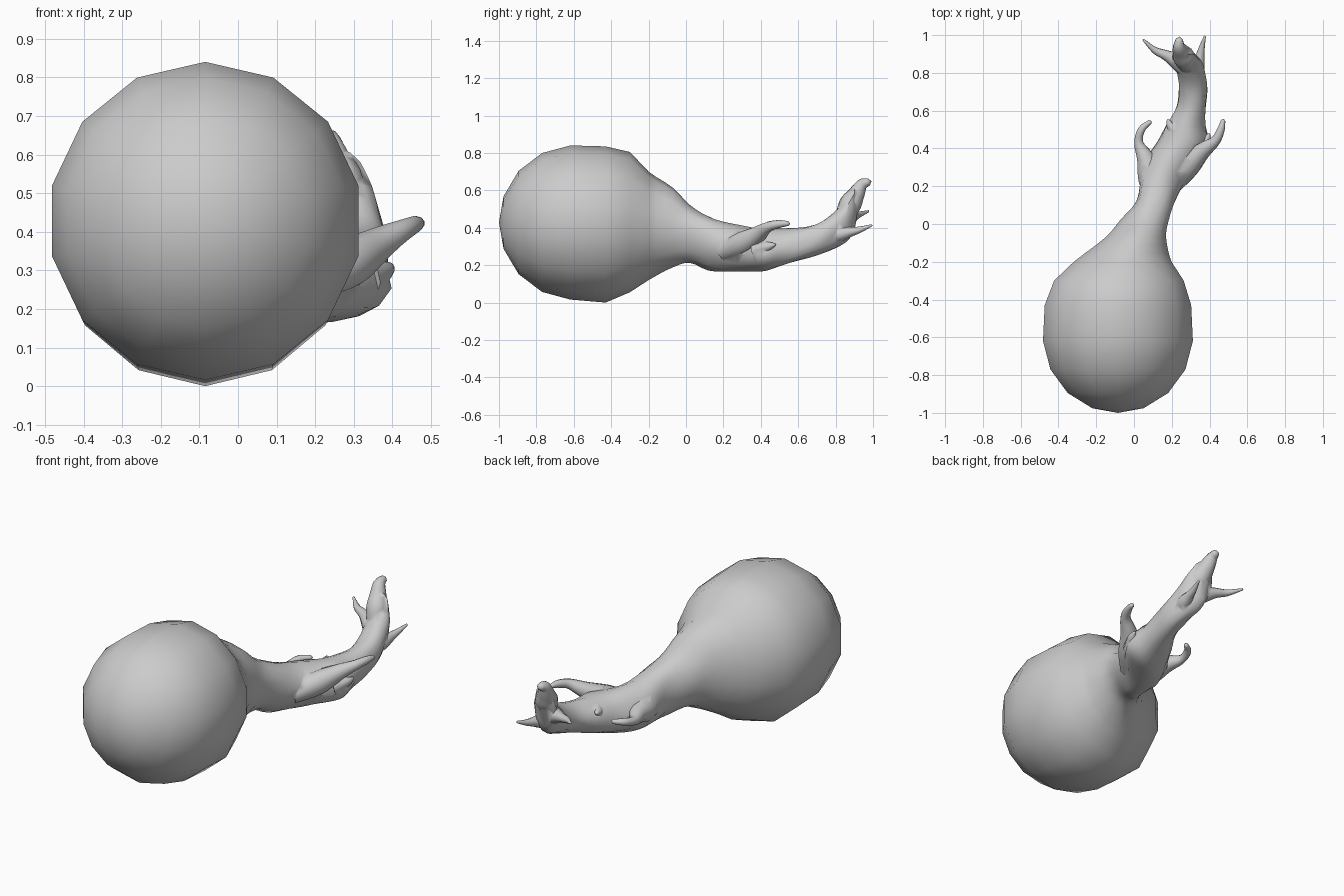
import bpy, bmesh, math
from mathutils import Vector

if "Cube" in bpy.data.objects:
    bpy.data.objects.remove(bpy.data.objects["Cube"])


def spline(rows, n):
    """Catmull-Rom interpolation of equal-length rows of numbers."""
    out = []
    for i in range(len(rows) - 1):
        a, b, c, d = (rows[max(0, min(len(rows) - 1, i + k))] for k in (-1, 0, 1, 2))
        for s in range(n):
            t = s / n
            out.append([0.5 * (2 * q + (r - p) * t + (2 * p - 5 * q + 4 * r - w) * t * t
                               + (3 * q - p - 3 * r + w) * t ** 3)
                        for p, q, r, w in zip(a, b, c, d)])
    return out + [list(rows[-1])]


def loft(name, rings, start, end):
    """Skin a list of point rings and close both ends to a point."""
    bm = bmesh.new()
    vs = [[bm.verts.new(p) for p in ring] for ring in rings]
    n = len(vs[0])
    for a, b in zip(vs, vs[1:]):
        for i in range(n):
            bm.faces.new((a[i], a[(i + 1) % n], b[(i + 1) % n], b[i]))
    for ring, tip in ((vs[0], start), (vs[-1], end)):
        v = bm.verts.new(tip)
        for i in range(n):
            bm.faces.new((ring[i], ring[(i + 1) % n], v))
    bmesh.ops.recalc_face_normals(bm, faces=bm.faces)
    me = bpy.data.meshes.new(name)
    bm.to_mesh(me)
    bm.free()
    ob = bpy.data.objects.new(name, me)
    bpy.context.collection.objects.link(ob)
    return ob


def section(y, x0, x1, z0, z1, ridge=0.0):
    """Slightly ridged ellipse in the plane y, with a corner at top and bottom."""
    ring = []
    for i in range(SIDES):
        a = 2 * math.pi * (i + 0.5) / SIDES
        k = 1 + ridge * math.sin(3 * a + 7 * y) + 0.6 * ridge * math.sin(5 * a - 23 * y)
        ring.append((0.5 * (x0 + x1) + 0.51 * (x1 - x0) * k * math.cos(a), y,
                     0.5 * (z0 + z1) + 0.5 * (z1 - z0) * k * math.sin(a)))
    return ring


def twig(name, rows):
    """Tapered round branch; rows are x, y, z, radius. Fused into the trunk."""
    pts = spline(rows, 4)
    rings = []
    for i, p in enumerate(pts):
        d = Vector(pts[min(i + 1, len(pts) - 1)][:3]) - Vector(pts[max(i - 1, 0)][:3])
        u = d.cross(Vector((0.3, 0, 1))).normalized()
        w = d.cross(u).normalized()
        rings.append([Vector(p[:3]) + p[3] * (math.cos(t) * u + math.sin(t) * w)
                      for t in (math.tau * k / 10 for k in range(10))])
    end = Vector(pts[-1][:3]) + d.normalized() * pts[-1][3] * 0.8
    ob = loft(name, rings, pts[0][:3], end)
    bpy.context.view_layer.objects.active = body
    mod = body.modifiers.new(name, "BOOLEAN")
    mod.operation, mod.solver, mod.object = "UNION", "EXACT", ob
    bpy.ops.object.modifier_apply(modifier=mod.name)
    bpy.data.objects.remove(ob)


SIDES = 14

# Low-poly ball at the front
rings = []
for deg in (20, 42, 64, 86):
    a = math.radians(deg)
    rx, rz = 0.40 * math.sin(a), 0.413 * math.sin(a)
    rings.append(section(-0.59 - 0.41 * math.cos(a), -0.085 - rx, -0.085 + rx,
                         0.428 - rz, 0.428 + rz))

# Ball back, neck and trunk: y, x min, x max, z min, z max
trunk = [
    (-0.43, -0.475, 0.305, 0.000, 0.835),
    (-0.30, -0.425, 0.265, 0.055, 0.805),
    (-0.20, -0.320, 0.200, 0.120, 0.700),
    (-0.07, -0.150, 0.170, 0.190, 0.615),
    (0.02, -0.070, 0.180, 0.215, 0.525),
    (0.12, 0.010, 0.215, 0.180, 0.468),
    (0.24, 0.030, 0.270, 0.163, 0.420),
    (0.35, 0.070, 0.350, 0.162, 0.398),
    (0.43, 0.125, 0.390, 0.168, 0.392),
    (0.52, 0.170, 0.380, 0.195, 0.390),
    (0.62, 0.230, 0.383, 0.228, 0.400),
    (0.72, 0.240, 0.390, 0.262, 0.432),
    (0.80, 0.232, 0.375, 0.292, 0.492),
    (0.86, 0.212, 0.358, 0.330, 0.555),
    (0.90, 0.205, 0.325, 0.385, 0.620),
]
for i, row in enumerate(spline(trunk, 3)):
    if i < 6 and i % 3:
        continue                       # keep the ball itself coarse
    rings.append(section(*row, ridge=0.05 * min(1, max(0, (i - 8) / 6))))
body = loft("ball_and_trunk", rings, (-0.085, -1.0, 0.428), (0.255, 0.93, 0.55))

# Side branches halfway along the trunk
twig("right_branch", [(0.20, 0.20, 0.27, 0.05), (0.28, 0.30, 0.315, 0.065),
                      (0.36, 0.385, 0.365, 0.046), (0.43, 0.44, 0.405, 0.028),
                      (0.46, 0.50, 0.42, 0.021), (0.472, 0.548, 0.422, 0.012)])
twig("left_branch", [(0.13, 0.10, 0.28, 0.05), (0.095, 0.24, 0.285, 0.075),
                     (0.06, 0.35, 0.295, 0.048), (0.025, 0.43, 0.30, 0.025),
                     (0.04, 0.50, 0.315, 0.020), (0.085, 0.54, 0.32, 0.012)])

# Twigs at the tip
twig("upper_twig", [(0.285, 0.83, 0.43, 0.04), (0.27, 0.875, 0.52, 0.06),
                    (0.25, 0.91, 0.58, 0.046), (0.238, 0.94, 0.63, 0.032),
                    (0.24, 0.977, 0.645, 0.02)])
twig("left_twig", [(0.28, 0.82, 0.42, 0.05), (0.23, 0.86, 0.44, 0.045),
                   (0.17, 0.893, 0.457, 0.028), (0.11, 0.92, 0.468, 0.018),
                   (0.05, 0.975, 0.488, 0.006)])
twig("right_twig", [(0.31, 0.74, 0.35, 0.04), (0.335, 0.82, 0.365, 0.04),
                    (0.348, 0.88, 0.378, 0.026), (0.358, 0.93, 0.39, 0.017),
                    (0.375, 0.993, 0.413, 0.006)])

# Small stubs on the bark
twig("left_stub", [(0.25, 0.46, 0.31, 0.05), (0.20, 0.51, 0.335, 0.028),
                   (0.18, 0.55, 0.345, 0.008)])
twig("right_stub", [(0.33, 0.38, 0.28, 0.05), (0.38, 0.44, 0.30, 0.026),
                    (0.397, 0.475, 0.31, 0.008)])

body.select_set(True)
bpy.context.view_layer.objects.active = body
bpy.ops.object.shade_smooth_by_angle(angle=math.radians(65))
